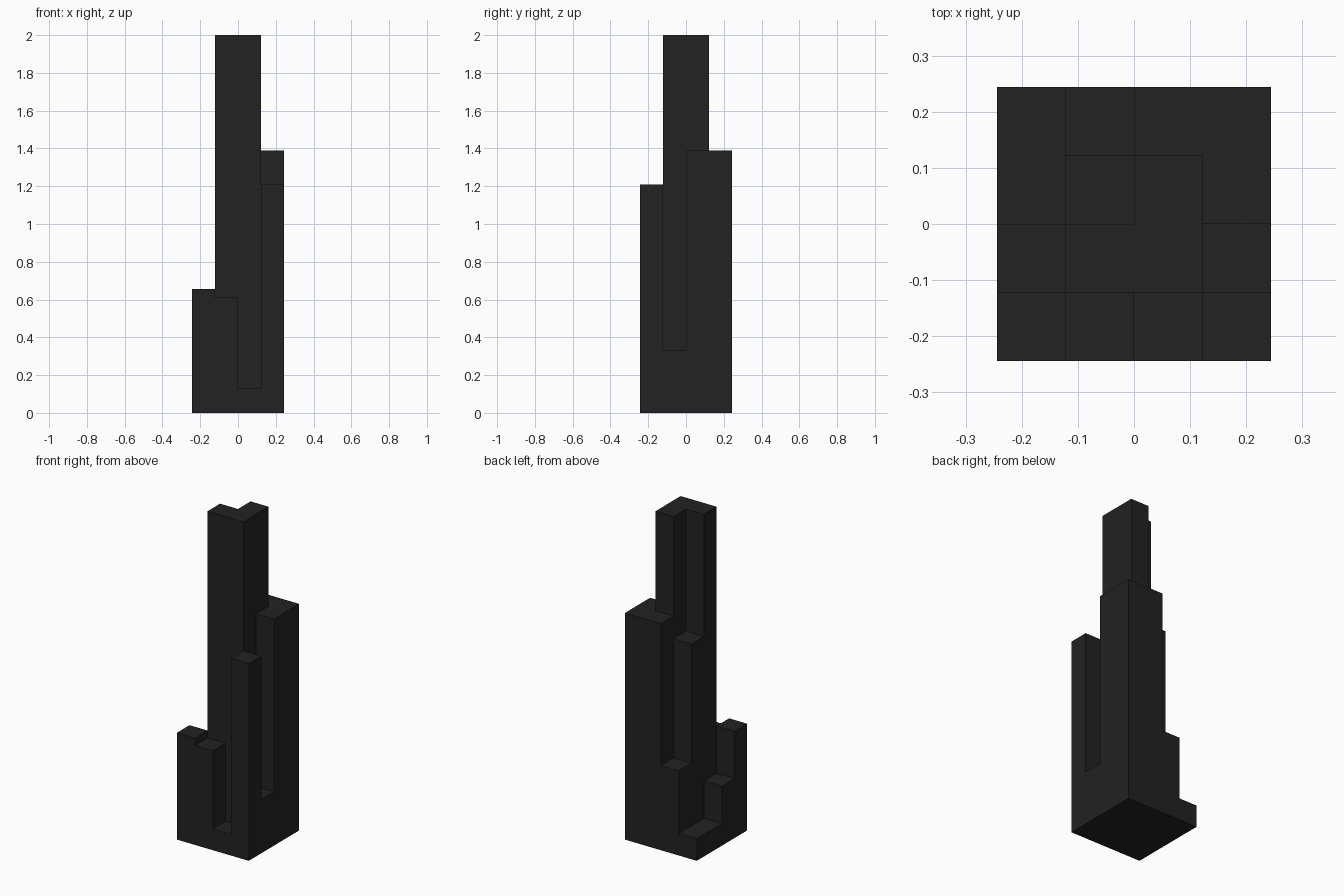
import bpy
import bmesh

CELL = 0.122  # footprint module: the plan is a 4 x 4 grid of cells

cube = bpy.data.objects.get("Cube")
if cube:
    bpy.data.objects.remove(cube, do_unlink=True)

# One dark stone colour for the whole building
stone = bpy.data.materials.new("charcoal_stone")
stone.use_nodes = True
colour = (0.016, 0.016, 0.016, 1.0)
stone.diffuse_color = colour
stone.node_tree.nodes["Principled BSDF"].inputs["Base Color"].default_value = colour


def prism(name, outline, height):
    """Extrude a counter-clockwise plan outline, in cells from the centre, up from the ground."""
    bm = bmesh.new()
    base = bm.faces.new([bm.verts.new((x * CELL, y * CELL, 0)) for x, y in outline])
    top = bmesh.ops.extrude_face_region(bm, geom=[base], use_keep_orig=True)["geom"]
    bmesh.ops.translate(bm, vec=(0, 0, height),
                        verts=[v for v in top if isinstance(v, bmesh.types.BMVert)])
    bmesh.ops.recalc_face_normals(bm, faces=bm.faces)
    mesh = bpy.data.meshes.new(name)
    bm.to_mesh(mesh)
    bm.free()
    mesh.materials.append(stone)
    obj = bpy.data.objects.new(name, mesh)
    bpy.context.collection.objects.link(obj)
    return obj


def block(name, x, y, height, depth=1):
    """Square shaft, or one several cells deep, from its low plan corner."""
    prism(name, [(x, y), (x + 1, y), (x + 1, y + depth), (x, y + depth)], height)


# L-shaped main tower and back shoulder
prism("main_tower", [(-1, -1), (1, -1), (1, 1), (0, 1), (0, 0), (-1, 0)], 2.0)
prism("back_shoulder", [(1, 0), (2, 0), (2, 2), (0, 2), (0, 1), (1, 1)], 1.39)

# Front row of shafts
block("front_right_shaft", -2, -2, 0.655)
block("front_middle_shaft", -1, -2, 0.61)
block("front_low_step", 0, -2, 0.13)
block("front_left_shaft", 1, -2, 1.21)

# Steps on the sides and the back
block("left_side_step", 1, -1, 0.33)
block("right_side_step", -2, -1, 0.365)
block("right_back_terrace", -2, 0, 0.135, depth=2)
block("back_step", -1, 1, 0.52)
block("inner_shaft", -1, 0, 1.25)
